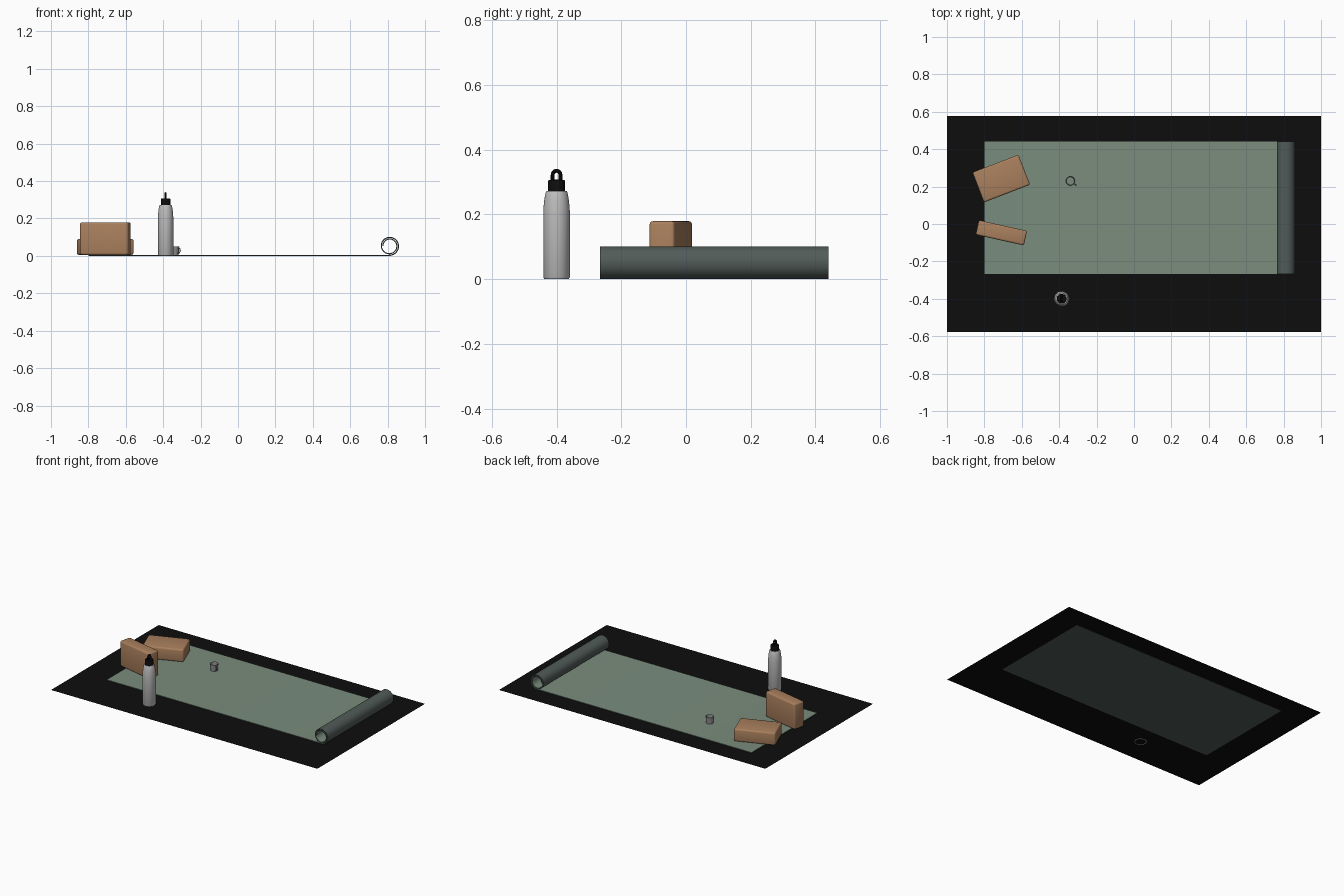
import bpy, bmesh, math
from mathutils import Vector

cube = bpy.data.objects.get("Cube")
if cube:
    bpy.data.objects.remove(cube, do_unlink=True)


def material(name, rgb):
    m = bpy.data.materials.new(name)
    m.use_nodes = True
    m.diffuse_color = (*rgb, 1)
    bsdf = next(n for n in m.node_tree.nodes if n.type == 'BSDF_PRINCIPLED')
    bsdf.inputs["Base Color"].default_value = (*rgb, 1)
    bsdf.inputs["Roughness"].default_value = 0.7
    return m


BLACK = material("black", (0.004, 0.004, 0.004))
GREEN = material("sage green", (0.195, 0.265, 0.205))
SLATE = material("dark slate", (0.083, 0.106, 0.1))
CORK = material("cork", (0.4, 0.215, 0.11))
WHITE = material("pale grey", (0.52, 0.52, 0.52))
STEEL = material("steel grey", (0.28, 0.27, 0.27))


def add_object(name, bm, mats, smooth=True):
    bmesh.ops.recalc_face_normals(bm, faces=bm.faces)
    mesh = bpy.data.meshes.new(name)
    bm.to_mesh(mesh)
    bm.free()
    for m in mats:
        mesh.materials.append(m)
    ob = bpy.data.objects.new(name, mesh)
    bpy.context.collection.objects.link(ob)
    if smooth:
        shade(ob)
    return ob


def select(ob):
    bpy.ops.object.select_all(action='DESELECT')
    ob.select_set(True)
    bpy.context.view_layer.objects.active = ob


def shade(ob):
    select(ob)
    bpy.ops.object.shade_smooth_by_angle(angle=math.radians(35))


def lathe(name, profile, mat, location, steps=32):
    """Revolve a radius/height profile about z."""
    bm = bmesh.new()
    verts = [bm.verts.new((r, 0, z)) for r, z in profile]
    edges = [bm.edges.new(pair) for pair in zip(verts, verts[1:])]
    bmesh.ops.spin(bm, geom=verts + edges, cent=(0, 0, 0), axis=(0, 0, 1),
                   angle=math.tau, steps=steps, use_merge=True)
    bmesh.ops.remove_doubles(bm, verts=bm.verts, dist=0.0001)
    ob = add_object(name, bm, [mat])
    ob.location = location
    return ob


def tube(name, points, radius, mat, location, angle=0):
    """Round tube along a smooth path."""
    curve = bpy.data.curves.new(name, 'CURVE')
    curve.dimensions = '3D'
    curve.bevel_depth = radius
    curve.bevel_resolution = 2
    curve.use_fill_caps = True
    spline = curve.splines.new('POLY')
    spline.points.add(len(points) - 1)
    for p, co in zip(spline.points, points):
        p.co = (*co, 1)
    curve.materials.append(mat)
    ob = bpy.data.objects.new(name, curve)
    bpy.context.collection.objects.link(ob)
    ob.location = location
    ob.rotation_euler.z = angle
    select(ob)
    bpy.ops.object.convert(target='MESH')
    shade(bpy.context.object)


# Black ground sheet, a single plane
bm = bmesh.new()
bmesh.ops.create_grid(bm, x_segments=1, y_segments=1, size=1)
bmesh.ops.scale(bm, vec=(1, 0.577, 1), verts=bm.verts)
add_object("ground_sheet", bm, [BLACK], False).location.z = 0.0015

# Mat: flat strip that curls into a spiral roll at one end
HALF, OUTER, ROLL_X = 0.003, 0.05, 0.81
FRONT, BACK = -0.266, 0.44
path = [Vector((-0.8, HALF))]
steps, turns = 90, 1.75
for i in range(steps + 1):
    t = i / steps * turns
    a = math.tau * t - math.pi / 2
    r = OUTER - 0.0085 * t
    path.append(Vector((ROLL_X + r * math.cos(a), OUTER + HALF + r * math.sin(a))))
bm = bmesh.new()
rings = []
for i, p in enumerate(path):
    d = (path[min(i + 1, len(path) - 1)] - path[max(i - 1, 0)]).normalized()
    n = Vector((-d.y, d.x)) * HALF
    top, low = p + n, p - n
    rings.append([bm.verts.new((q.x, y, q.y)) for q, y in
                  ((top, FRONT), (top, BACK), (low, BACK), (low, FRONT))])
for a, b in zip(rings, rings[1:]):
    for k in range(4):
        face = bm.faces.new((a[k], a[(k + 1) % 4], b[(k + 1) % 4], b[k]))
        face.material_index = 0 if k == 0 else 1
for end in (rings[0], rings[-1]):
    bm.faces.new(end).material_index = 1
add_object("rolled_mat", bm, [GREEN, SLATE])


# Two rounded cork blocks, one lying flat and one on its long edge
def block(name, size, centre, degrees):
    bm = bmesh.new()
    bmesh.ops.create_cube(bm, size=1)
    bmesh.ops.scale(bm, vec=size, verts=bm.verts)
    bmesh.ops.bevel(bm, geom=bm.edges[:], offset=0.01, segments=3,
                    profile=0.5, affect='EDGES')
    ob = add_object(name, bm, [CORK])
    ob.location = (*centre, 0.006 + size[2] / 2)
    ob.rotation_euler.z = math.radians(degrees)


block("lying_block", (0.264, 0.172, 0.085), (-0.71, 0.243), 21)
block("standing_block", (0.264, 0.08, 0.173), (-0.709, -0.047), -12.5)

# Bottle with cap and carrying loop
SPOT = (-0.387, -0.4, 0)
lathe("bottle_body", [(0, 0.004), (0.032, 0.004), (0.035, 0), (0.038, 0.001),
                      (0.041, 0.006), (0.041, 0.205), (0.0405, 0.22),
                      (0.038, 0.245), (0.034, 0.267), (0.031, 0.273),
                      (0, 0.274)], WHITE, SPOT)
lathe("bottle_cap", [(0, 0.27), (0.026, 0.27), (0.026, 0.303),
                     (0.024, 0.307), (0, 0.308)], BLACK, SPOT)
arch = [(0, -0.012, 0.3)]
for i in range(13):
    a = math.pi * (1 - i / 12)
    arch.append((0, 0.012 * math.cos(a), 0.322 + 0.013 * math.sin(a)))
arch.append((0, 0.012, 0.3))
tube("bottle_loop", arch, 0.006, BLACK, SPOT)

# Small open cup with a side handle
CUP = (-0.34, 0.23, 0.006)
lathe("cup", [(0.022, 0), (0.023, 0), (0.026, 0.044), (0.0245, 0.045),
              (0.021, 0.001), (0.022, 0)], STEEL, CUP, 24)
handle = []
for i in range(13):
    a = math.pi * (i / 12 - 0.5)
    handle.append((0.023 + 0.015 * math.cos(a), 0, 0.023 + 0.014 * math.sin(a)))
tube("cup_handle", handle, 0.003, STEEL, CUP, math.radians(-35))
